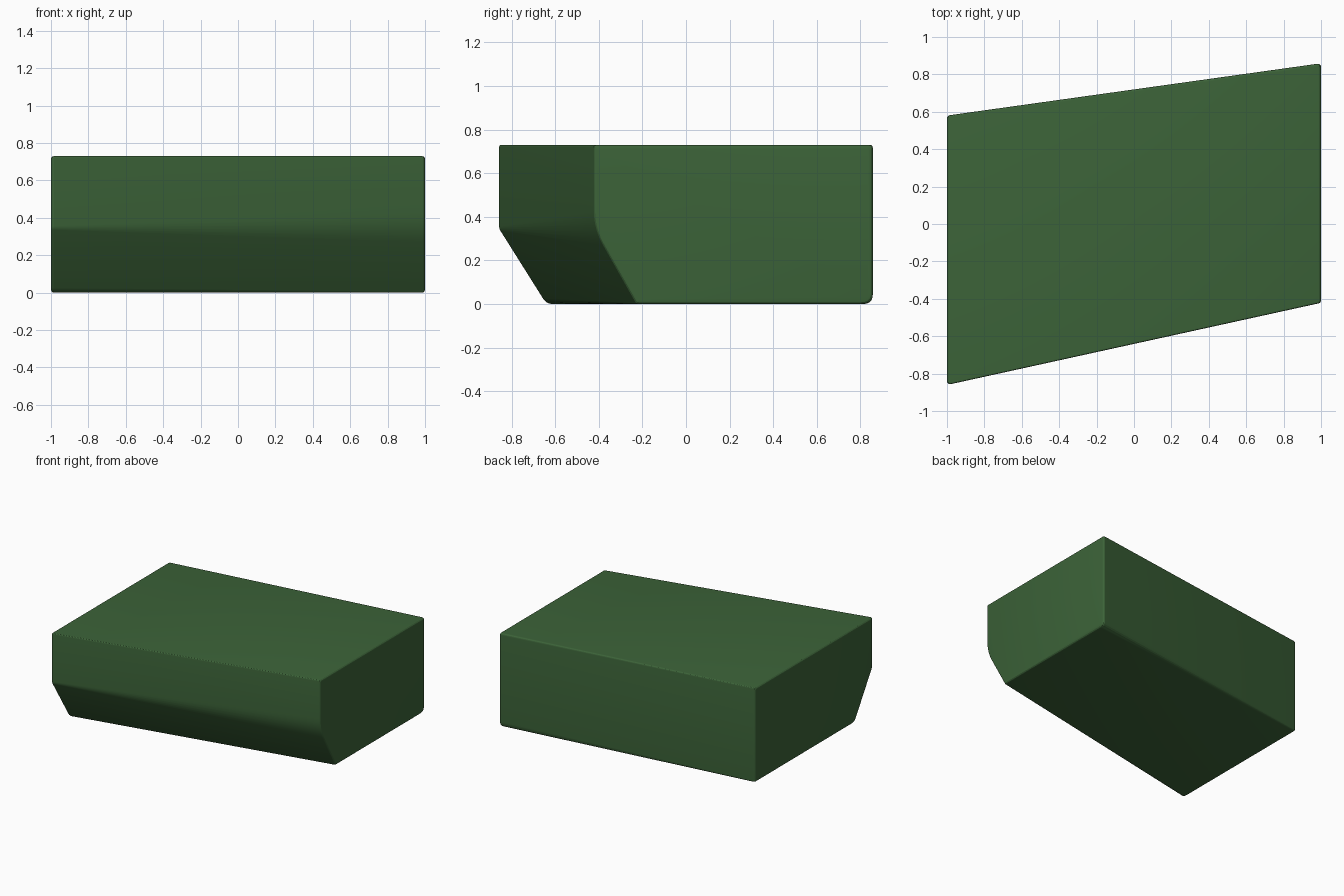
import bpy, bmesh, math
from mathutils import Vector

if "Cube" in bpy.data.objects:
    bpy.data.objects.remove(bpy.data.objects["Cube"])

# End outlines: corner (y, z) and how far the rounding reaches along each side
LEFT = [(0.582, 0.73, 0.01), (-0.857, 0.73, 0.01), (-0.857, 0.345, 0.012),
        (-0.64, 0.0, 0.03), (0.582, 0.0, 0.012)]
RIGHT = [(0.857, 0.73, 0.015), (-0.425, 0.73, 0.01), (-0.425, 0.345, 0.085),
         (-0.23, 0.0, 0.006), (0.857, 0.0, 0.045)]
SEGS = 5
R = 0.016


def rounded(corners):
    pts = []
    n = len(corners)
    for i in range(n):
        p = Vector(corners[i][:2])
        s = corners[i][2]
        a = p + (Vector(corners[i - 1][:2]) - p).normalized() * s
        b = p + (Vector(corners[(i + 1) % n][:2]) - p).normalized() * s
        for k in range(SEGS + 1):
            t = k / SEGS
            pts.append(a * (1 - t) ** 2 + p * 2 * t * (1 - t) + b * t * t)
    return pts


def inset(pts, d):
    ys, zs = [p.x for p in pts], [p.y for p in pts]
    cy, cz = (max(ys) + min(ys)) / 2, (max(zs) + min(zs)) / 2
    fy, fz = 1 - 2 * d / (max(ys) - min(ys)), 1 - 2 * d / (max(zs) - min(zs))
    return [(cy + (p.x - cy) * fy, cz + (p.y - cz) * fz) for p in pts]


# Loft between the two ends, with rolled edges at each end
left, right = rounded(LEFT), rounded(RIGHT)
angles = [math.radians(a) for a in (90, 60, 30, 0)]
rings = []
for a in angles:
    rings.append((-1 + R * (1 - math.sin(a)), inset(left, R * (1 - math.cos(a)))))
for a in reversed(angles):
    rings.append((1 - R * (1 - math.sin(a)), inset(right, R * (1 - math.cos(a)))))

bm = bmesh.new()
loops = [[bm.verts.new((x, y, z)) for y, z in ring] for x, ring in rings]
for a, b in zip(loops, loops[1:]):
    for i in range(len(a)):
        j = (i + 1) % len(a)
        bm.faces.new((a[i], a[j], b[j], b[i]))
bm.faces.new(loops[0])
bm.faces.new(loops[-1])
bmesh.ops.recalc_face_normals(bm, faces=bm.faces)
mesh = bpy.data.meshes.new("wedge_block")
bm.to_mesh(mesh)
bm.free()
block = bpy.data.objects.new("wedge_block", mesh)
bpy.context.collection.objects.link(block)

# Green finish, smooth rolled edges
mat = bpy.data.materials.new("dark_green")
mat.diffuse_color = (0.045, 0.125, 0.04, 1)
mat.use_nodes = True
mat.node_tree.nodes["Principled BSDF"].inputs["Base Color"].default_value = mat.diffuse_color
mesh.materials.append(mat)
bpy.context.view_layer.objects.active = block
block.select_set(True)
bpy.ops.object.shade_smooth_by_angle(angle=math.radians(20))
